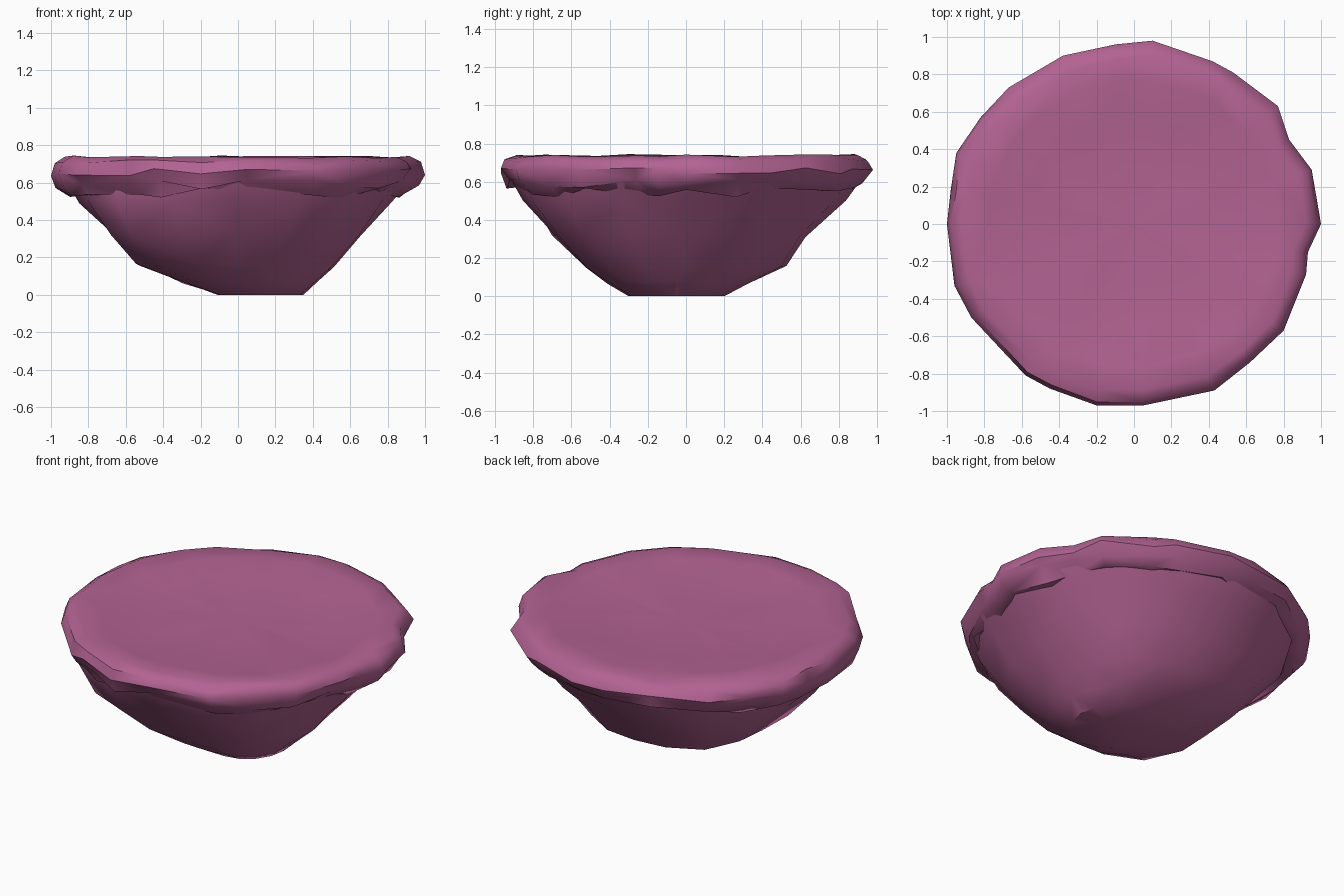
import bpy, math, random
from mathutils import Vector

if "Cube" in bpy.data.objects:
    bpy.data.objects.remove(bpy.data.objects["Cube"])

random.seed(4)
pink = bpy.data.materials.new("dusty pink")
pink.diffuse_color = (0.45, 0.125, 0.29, 1)
pink.use_nodes = True
pink.node_tree.nodes["Principled BSDF"].inputs["Base Color"].default_value = pink.diffuse_color


def loft(name, rings, cap_start=None, cap_end=None, angle=40):
    """Skin equal-length rings of points, with optional centre points at both ends."""
    n = len(rings[0])
    verts = [p for r in rings for p in r]
    faces = []
    for k in range(len(rings) - 1):
        for i in range(n):
            j = (i + 1) % n
            a, b, c, d = k * n + i, k * n + j, (k + 1) * n + j, (k + 1) * n + i
            faces += [(a, b, c), (a, c, d)] if (i + k) % 2 else [(a, b, d), (b, c, d)]
    for centre, base, flip in ((cap_start, 0, True), (cap_end, (len(rings) - 1) * n, False)):
        if centre:
            c = len(verts)
            verts.append(centre)
            for i in range(n):
                a, b = base + i, base + (i + 1) % n
                faces.append((b, a, c) if flip else (a, b, c))
    me = bpy.data.meshes.new(name)
    me.from_pydata([tuple(v) for v in verts], [], faces)
    me.materials.append(pink)
    ob = bpy.data.objects.new(name, me)
    bpy.context.collection.objects.link(ob)
    bpy.context.view_layer.objects.active = ob
    ob.select_set(True)
    bpy.ops.object.shade_smooth_by_angle(angle=math.radians(angle))
    ob.select_set(False)
    return ob


# bowl body: tapering off-centre rings
# (z, centre x, centre y, radius x, radius y, wobble, diagonal bulge)
N = 16
levels = [(0.0, 0.12, -0.05, 0.23, 0.25, 0.0, 0.0), (0.07, 0.06, -0.04, 0.37, 0.37, 0.01, 0.08),
          (0.16, -0.01, 0.0, 0.52, 0.53, 0.012, 0.16), (0.32, -0.01, -0.03, 0.67, 0.66, 0.012, 0.14),
          (0.50, -0.01, -0.01, 0.84, 0.84, 0.012, 0.05), (0.60, 0.0, 0.0, 0.91, 0.91, 0.0, 0.0)]
rings = []
for z, cx, cy, rx, ry, w, bulge in levels:
    ring = []
    for i in range(N):
        a = math.tau * i / N
        quadrant = (0.3, 0.8, 1.3, 0.8)[int(4 * a / math.tau)]   # fuller to the front left
        s = 1 + random.uniform(-1, 1) * w + bulge * quadrant * math.sin(2 * a) ** 2
        ring.append(Vector((cx + rx * s * math.cos(a), cy + ry * s * math.sin(a),
                            z + random.uniform(-1, 1) * w)))
    rings.append(ring)
loft("bowl_body", rings, cap_start=(0.12, -0.05, 0.0))

# lumpy rolled rim with a very shallow dished top, following the hand-cut outline
outline = [(1, 0), (.95, .29), (.83, .45), (.77, .63), (.53, .81), (.42, .87), (.1, .98),
           (-.1, .96), (-.38, .9), (-.67, .73), (-.82, .57), (-.95, .38), (-.98, .18), (-1, 0),
           (-.96, -.33), (-.87, -.5), (-.58, -.81), (-.45, -.88), (-.2, -.97), (.05, -.97),
           (.43, -.89), (.62, -.74), (.8, -.57), (.92, -.27), (.93, -.15)]
profile = [(0.85, 0.56, 0.03), (0.91, 0.545, 0.03), (0.965, 0.585, 0.03), (1.0, 0.655, 0.02),
           (0.975, 0.71, 0.012), (0.92, 0.735, 0.01), (0.8, 0.727, 0.005),
           (0.58, 0.705, 0.004), (0.3, 0.702, 0.003)]
rings = []
for s, z, w in profile:
    ring = []
    for x, y in outline:
        k = s if s == 1 else s + random.uniform(-1, 1) * w * 0.6
        if s < 0.9 and z > 0.6:          # round off the dish
            r = math.hypot(x, y)
            x, y = x / r * 0.97, y / r * 0.97
        lift = 0.012 * max(0, y) if 0.5 < s < 0.9 and z > 0.6 else 0
        ring.append(Vector((x * k, y * k, z + lift + random.uniform(-1, 1) * w)))
    rings.append(ring)
loft("rim_and_dish", rings, cap_end=(0, 0, 0.702), angle=45)
